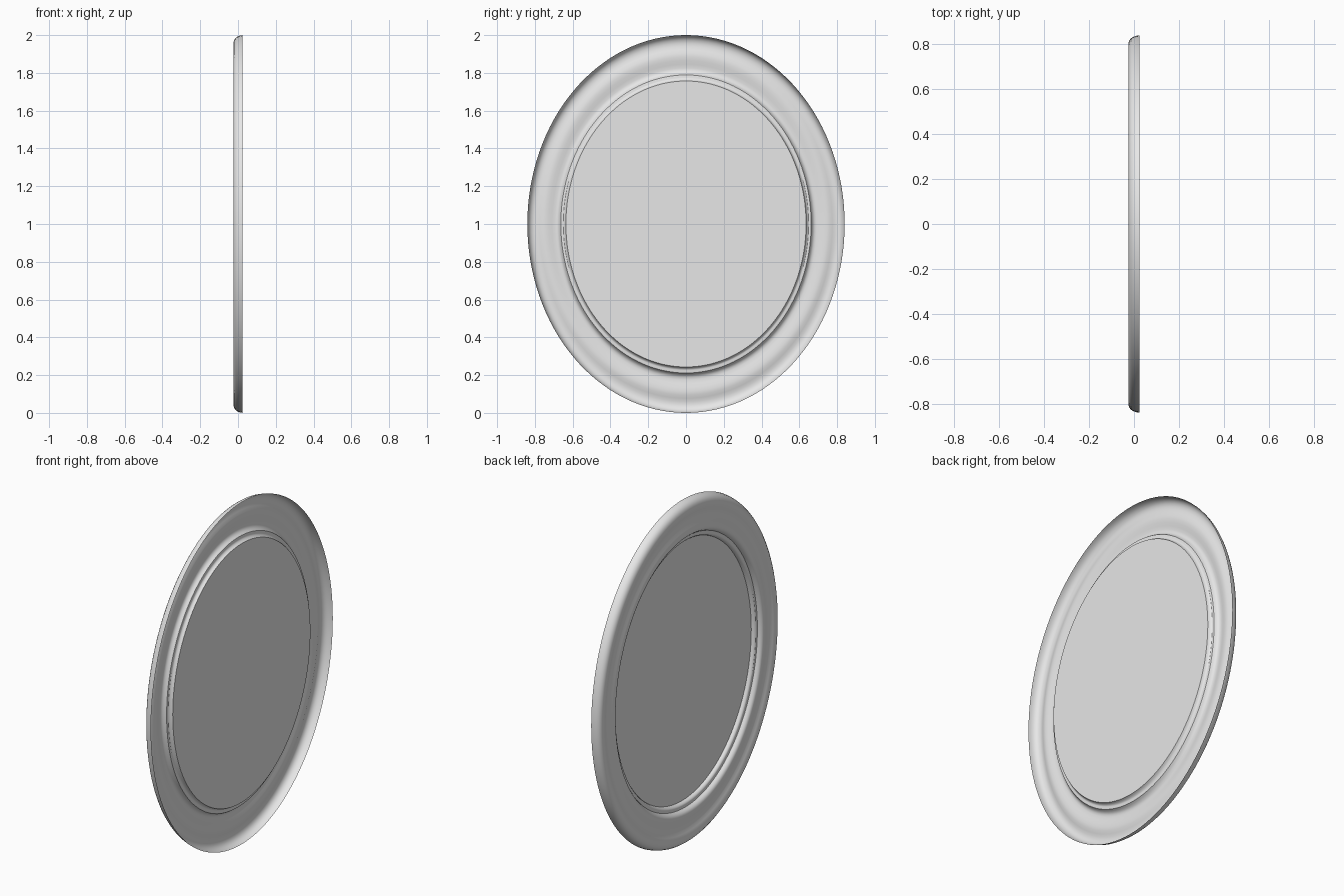
import bpy
import bmesh
from math import sin, cos, tau, radians

SEGMENTS = 128
HALF_WIDTH, HALF_HEIGHT = 0.84, 1.0

cube = bpy.data.objects.get("Cube")
if cube:
    bpy.data.objects.remove(cube, do_unlink=True)

grey = bpy.data.materials.new("plain grey")
grey.use_nodes = True
colour = (0.8, 0.8, 0.8, 1)
grey.diffuse_color = colour
grey.node_tree.nodes["Principled BSDF"].inputs["Base Color"].default_value = colour


def oval_ring(bm, scale, depth):
    """One oval loop of vertices in the upright y-z plane."""
    ring = []
    for i in range(SEGMENTS):
        a = tau * i / SEGMENTS
        ring.append(bm.verts.new((depth, HALF_WIDTH * scale * cos(a),
                                  1 + HALF_HEIGHT * scale * sin(a))))
    return ring


def finish(bm, name):
    mesh = bpy.data.meshes.new(name)
    bm.to_mesh(mesh)
    bm.free()
    mesh.materials.append(grey)
    obj = bpy.data.objects.new(name, mesh)
    bpy.context.collection.objects.link(obj)
    bpy.ops.object.select_all(action='DESELECT')
    obj.select_set(True)
    bpy.context.view_layer.objects.active = obj
    bpy.ops.object.shade_smooth_by_angle(angle=radians(35))
    return obj


# Moulding section from outer rim to inner lip: (oval scale, depth)
section = [
    (1.0, 0.025), (0.998, 0.012), (0.993, -0.002), (0.985, -0.013),
    (0.973, -0.021), (0.957, -0.025), (0.94, -0.024), (0.923, -0.020),
    (0.905, -0.014),
    (0.885, -0.013), (0.865, -0.015), (0.845, -0.019), (0.825, -0.022),
    (0.812, -0.021), (0.802, -0.016), (0.795, -0.008), (0.789, 0.002),
    (0.782, 0.004), (0.774, 0.003), (0.767, 0.006), (0.761, 0.013),
    (0.757, 0.023),
]

# Oval frame: a thin shell, open at the back
bm = bmesh.new()
rings = [oval_ring(bm, s, d) for s, d in section]
for outer, inner in zip(rings, rings[1:]):
    for i in range(SEGMENTS):
        j = (i + 1) % SEGMENTS
        bm.faces.new((outer[i], inner[i], inner[j], outer[j]))
finish(bm, "oval_frame")

# Flat panel closing the opening
bm = bmesh.new()
bm.faces.new(list(reversed(oval_ring(bm, 0.757, 0.023))))
finish(bm, "flat_panel")
